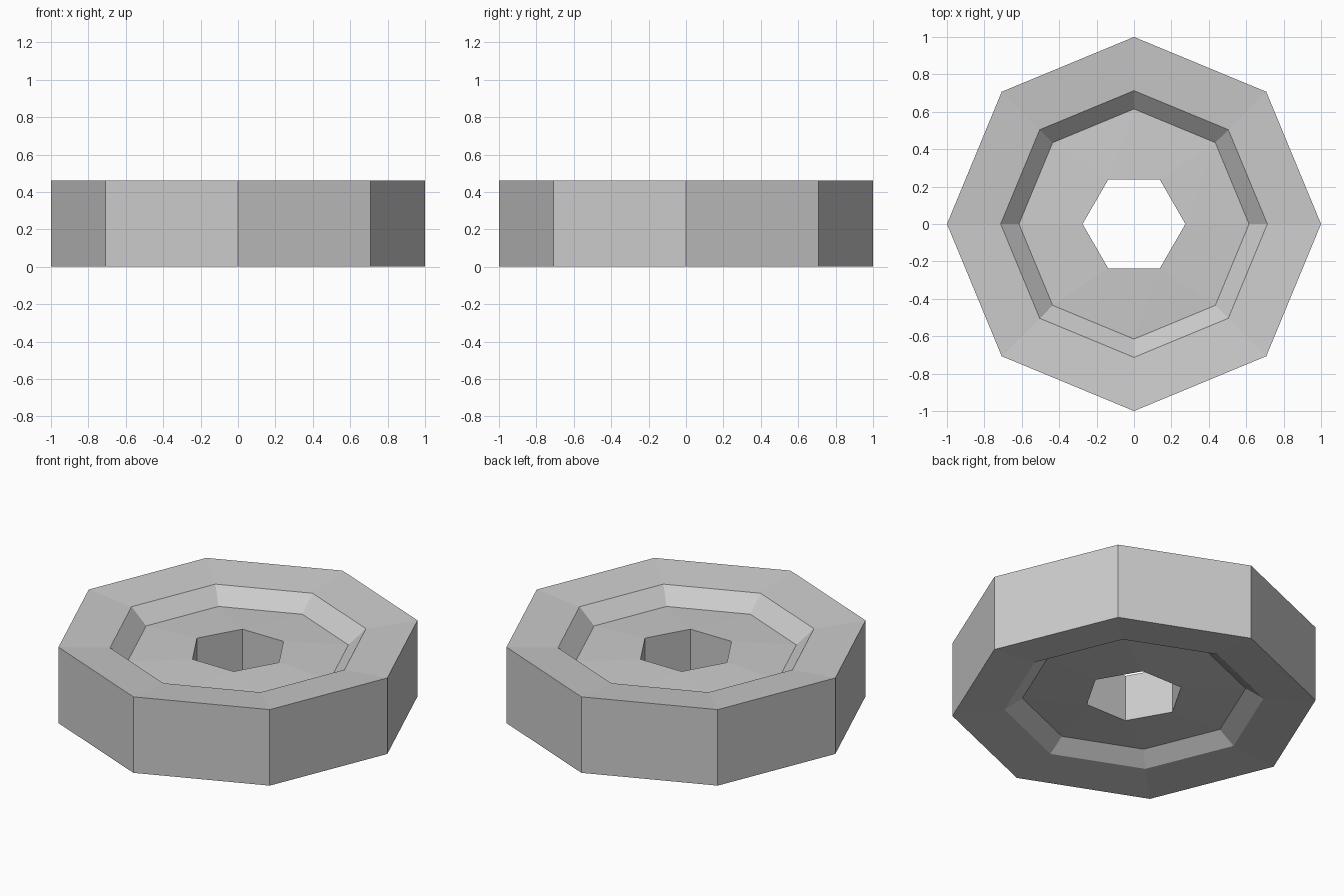
import bpy, bmesh
from math import cos, sin, tau

cube = bpy.data.objects.get("Cube")
if cube:
    bpy.data.objects.remove(cube, do_unlink=True)

# Plain grey finish
grey = bpy.data.materials.new("plain grey")
grey.use_nodes = True
colour = (0.6, 0.6, 0.6, 1)
grey.diffuse_color = colour
grey.node_tree.nodes["Principled BSDF"].inputs["Base Color"].default_value = colour

bm = bmesh.new()


def ring(sides, radius, z):
    """Closed loop of edges forming a regular polygon."""
    verts = [bm.verts.new((radius * cos(tau * i / sides), radius * sin(tau * i / sides), z))
             for i in range(sides)]
    return [bm.edges.new((verts[i], verts[(i + 1) % sides])) for i in range(sides)]


# Section, from the top of the bore outwards, round the rim and back to the bore
rings = [
    ring(6, 0.275, 0.36),    # bore, top
    ring(8, 0.615, 0.343),   # top recess floor
    ring(8, 0.713, 0.433),   # top recess lip
    ring(8, 1.0, 0.46),      # outer rim, top
    ring(8, 1.0, 0.0),       # outer rim, bottom
    ring(8, 0.713, 0.025),   # bottom recess lip
    ring(8, 0.615, 0.093),   # bottom recess floor
    ring(6, 0.275, 0.077),   # bore, bottom
]

# Skin neighbouring rings, closing through the hexagonal bore
for inner, outer in zip(rings, rings[1:] + rings[:1]):
    bmesh.ops.bridge_loops(bm, edges=inner + outer)
bmesh.ops.recalc_face_normals(bm, faces=bm.faces)

mesh = bpy.data.meshes.new("octagonal_wheel")
bm.to_mesh(mesh)
bm.free()
mesh.materials.append(grey)
wheel = bpy.data.objects.new("octagonal_wheel", mesh)
bpy.context.collection.objects.link(wheel)
